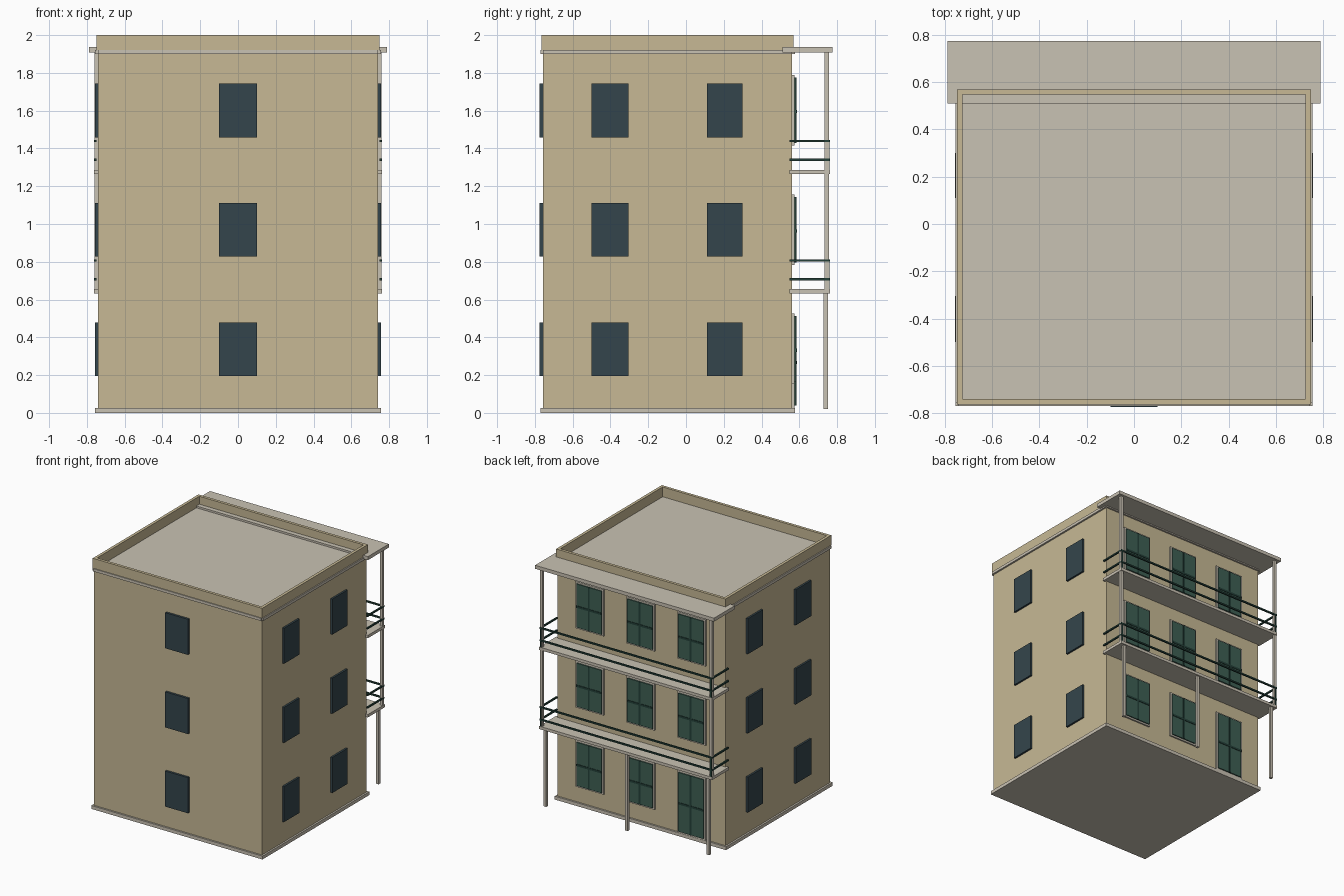
import bpy, bmesh
from mathutils import Matrix

if "Cube" in bpy.data.objects:
    bpy.data.objects.remove(bpy.data.objects["Cube"])


def material(name, rgb):
    mat = bpy.data.materials.new(name)
    lin = [((c / 255 + 0.055) / 1.055) ** 2.4 for c in rgb]
    mat.diffuse_color = (*lin, 1)
    mat.use_nodes = True
    mat.node_tree.nodes["Principled BSDF"].inputs["Base Color"].default_value = mat.diffuse_color
    return mat


PLASTER = material("sand plaster", (199, 185, 149))
CONCRETE = material("pale concrete", (201, 194, 179))
GLASS = material("dark glass", (52, 69, 76))
SHUTTER = material("green shutter", (62, 96, 84))
RAIL = material("dark green metal", (36, 64, 57))


def new_object(name, bm, mat):
    bmesh.ops.recalc_face_normals(bm, faces=bm.faces)
    mesh = bpy.data.meshes.new(name)
    bm.to_mesh(mesh)
    bm.free()
    mesh.materials.append(mat)
    obj = bpy.data.objects.new(name, mesh)
    bpy.context.collection.objects.link(obj)
    return obj


def boxes(name, mat, *specs):
    """One object from boxes given as (x0, x1, y0, y1, z0, z1)."""
    bm = bmesh.new()
    for x0, x1, y0, y1, z0, z1 in specs:
        place = Matrix.Translation(((x0 + x1) / 2, (y0 + y1) / 2, (z0 + z1) / 2))
        size = Matrix.Diagonal((x1 - x0, y1 - y0, z1 - z0, 1))
        bmesh.ops.create_cube(bm, size=1, matrix=place @ size)
    return new_object(name, bm, mat)


def prism(name, mat, outline, z0, z1):
    bm = bmesh.new()
    face = bm.faces.new([bm.verts.new((x, y, z0)) for x, y in outline])
    top = bmesh.ops.extrude_face_region(bm, geom=[face])["geom"]
    verts = [v for v in top if isinstance(v, bmesh.types.BMVert)]
    bmesh.ops.translate(bm, verts=verts, vec=(0, 0, z1 - z0))
    return new_object(name, bm, mat)


# Building limits
WX, FRONT, BACK = 0.742, -0.757, 0.562
FLOOR = 0.632
LIP = 0.014

# Main block and plinth
boxes("walls", PLASTER, (-WX, WX, FRONT, BACK, 0.027, 1.9))
boxes("plinth", CONCRETE,
      (-WX - LIP, WX + LIP, FRONT - LIP, BACK + LIP, 0, 0.027))

# Cornice with notched corners, its top forming the roof deck
quarter = [(WX + LIP, 0), (WX, 0), (WX, 1)]
outline = []
for sx, sy in ((1, 1), (-1, 1), (-1, -1), (1, -1)):
    y_in = BACK if sy > 0 else FRONT
    corner = [(sx * (WX + LIP), y_in), (sx * WX, y_in), (sx * WX, y_in + sy * LIP)]
    outline += corner if sx * sy > 0 else corner[::-1]
prism("cornice_and_roof_deck", CONCRETE, outline, 1.9, 1.922)

# Parapet ring
px, p0, p1, t = 0.748, -0.764, 0.570, 0.023
boxes("parapet", PLASTER,
      (-px, px, p0, p0 + t, 1.922, 2), (-px, px, p1 - t, p1, 1.922, 2),
      (-px, -px + t, p0 + t, p1 - t, 1.922, 2),
      (px - t, px, p0 + t, p1 - t, 1.922, 2))

# Plain windows on the front and both sides
for i in range(3):
    z0, z1 = 0.195 + i * FLOOR, 0.479 + i * FLOOR
    boxes(f"front_window_{i}", GLASS, (-0.1, 0.1, -0.775, FRONT, z0, z1))
    for label, s in (("left", -1), ("right", 1)):
        xa, xb = sorted((s * WX, s * 0.757))
        for j, (y0, y1) in enumerate(((-0.5, -0.305), (0.11, 0.3))):
            boxes(f"{label}_window_{i}_{j}", GLASS, (xa, xb, y0, y1, z0, z1))


# Shuttered openings on the back: frame, two leaves and crossing bars
def shuttered(name, x, z0, z1):
    w, m = 0.124, 0.013
    boxes(name + "_frame", CONCRETE, (x - w, x + w, BACK, 0.574, z0, z1))
    a, b, c, d = x - w + m, x + w - m, z0 + m, z1 - m
    boxes(name + "_leaves", SHUTTER,
          (a, x - 0.007, 0.574, 0.583, c, d), (x + 0.007, b, 0.574, 0.583, c, d))
    mid = c + (d - c) * 0.48
    boxes(name + "_bars", RAIL,
          (x - 0.007, x + 0.007, 0.574, 0.586, c, d),
          (a, b, 0.583, 0.587, mid - 0.008, mid + 0.008))


for i in range(3):
    for j, x in enumerate((-0.45, 0, 0.45)):
        if i == 0 and j == 0:
            shuttered("back_door", x, 0.027, 0.525)
        else:
            shuttered(f"back_window_{i}_{j}", x, 0.152 + i * FLOOR, 0.525 + i * FLOOR)

# Balconies with two-bar railings
R = 0.006
for i in (1, 2):
    z = i * FLOOR
    boxes(f"balcony_slab_{i}", CONCRETE, (-0.763, 0.763, 0.548, 0.762, z, z + 0.023))
    bars = []
    for h in (z + 0.076, z + 0.175):
        bars.append((-0.762, 0.762, 0.75, 0.762, h - R, h + R))
        for s in (-1, 1):
            bars.append((s * 0.756 - R, s * 0.756 + R, 0.548, 0.75, h - R, h + R))
    for s in (-1, 1):
        bars.append((s * 0.752 - R, s * 0.752 + R, 0.751, 0.761, z + 0.023, z + 0.175))
    boxes(f"balcony_railing_{i}", RAIL, *bars)

# Canopy over the top balcony
boxes("canopy", CONCRETE, (-0.79, 0.79, 0.51, 0.775, 1.909, 1.937))

# Posts: three below the first balcony, two from there to the canopy
P = 0.011
for i, x in enumerate((-0.72, 0, 0.72)):
    boxes(f"lower_post_{i}", CONCRETE, (x - P, x + P, 0.729, 0.751, 0.02, FLOOR))
for i, x in enumerate((-0.75, 0.75)):
    boxes(f"upper_post_{i}", CONCRETE,
          (x - P, x + P, 0.734, 0.756, FLOOR + 0.023, 1.909))
